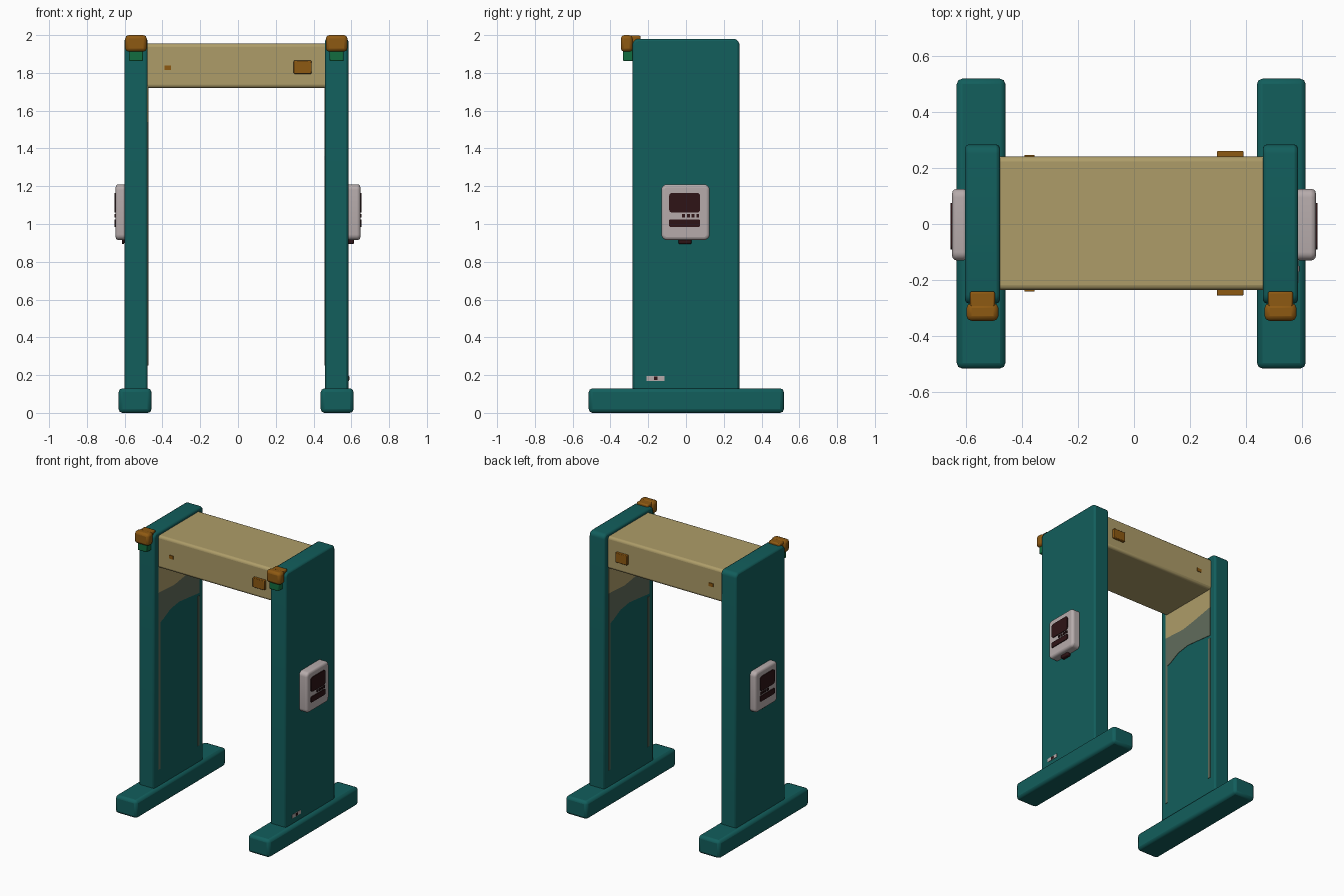
import bpy, bmesh, math

if "Cube" in bpy.data.objects:
    bpy.data.objects.remove(bpy.data.objects["Cube"])

def material(name, col):
    m = bpy.data.materials.new(name)
    m.diffuse_color = (*col, 1)
    m.use_nodes = True
    m.node_tree.nodes["Principled BSDF"].inputs["Base Color"].default_value = m.diffuse_color
    return m

TEAL = material("teal", (0.006, 0.112, 0.107))
TAN = material("tan", (0.42, 0.335, 0.14))
BROWN = material("amber brown", (0.27, 0.10, 0.006))
GREY = material("pale grey", (0.47, 0.41, 0.41))
DARK = material("dark maroon", (0.028, 0.007, 0.008))
GREEN = material("green", (0.006, 0.15, 0.05))
OLIVE = material("grey olive", (0.12, 0.15, 0.105))


def finish(name, bm, mat, bevel=0.0, segments=2):
    bmesh.ops.recalc_face_normals(bm, faces=bm.faces)
    me = bpy.data.meshes.new(name)
    bm.to_mesh(me)
    bm.free()
    me.materials.append(mat)
    ob = bpy.data.objects.new(name, me)
    bpy.context.collection.objects.link(ob)
    if bevel:
        mod = ob.modifiers.new("bevel", "BEVEL")
        mod.width = bevel
        mod.segments = segments
        mod.limit_method = 'ANGLE'
    bpy.ops.object.select_all(action='DESELECT')
    ob.select_set(True)
    bpy.context.view_layer.objects.active = ob
    bpy.ops.object.shade_smooth_by_angle(angle=math.radians(35))
    return ob


def box(name, x, y, z, mat, bevel=0.0, segments=2):
    bm = bmesh.new()
    bmesh.ops.create_cube(bm, size=1)
    for v in bm.verts:
        for i, (a, b) in enumerate((x, y, z)):
            v.co[i] = a if v.co[i] < 0 else b
    return finish(name, bm, mat, bevel, segments)


def slab(name, pts, x0, x1, mat, bevel=0.0, segments=2):
    """Extrude a (y, z) outline from x0 to x1."""
    bm = bmesh.new()
    f = bm.faces.new([bm.verts.new((x0, y, z)) for y, z in pts])
    r = bmesh.ops.extrude_face_region(bm, geom=[f])
    for v in r["geom"]:
        if isinstance(v, bmesh.types.BMVert):
            v.co.x = x1
    return finish(name, bm, mat, bevel, segments)


def rounded(y0, y1, z0, z1, r, n=5, bottom=True):
    """Rounded rectangle outline in (y, z)."""
    pts = []
    corners = [(y1 - r, z1 - r, 0), (y0 + r, z1 - r, 90)]
    if bottom:
        corners += [(y0 + r, z0 + r, 180), (y1 - r, z0 + r, 270)]
    for cy, cz, a in corners:
        for i in range(n + 1):
            t = math.radians(a + 90 * i / n)
            pts.append((cy + r * math.cos(t), cz + r * math.sin(t)))
    if not bottom:
        pts += [(y0, z0), (y1, z0)]
    return pts


# Crossbeam with its front and back plates
box("crossbeam", (-0.50, 0.48), (-0.235, 0.24), (1.72, 1.955), TAN, 0.018, 3)
for side, y in (("front", (-0.255, -0.22)), ("back", (0.22, 0.26))):
    box(side + "_display", (0.295, 0.39), y, (1.795, 1.865), BROWN, 0.004)
for side, y in (("front", (-0.24, -0.22)), ("back", (0.22, 0.245))):
    box(side + "_indicator", (-0.39, -0.355), y, (1.815, 1.84), BROWN)

WAVE = [(-0.235, 1.31), (-0.18, 1.33), (-0.10, 1.37), (0.0, 1.385),
        (0.10, 1.375), (0.235, 1.36)]
WAVE2 = [(-0.235, 1.54), (-0.05, 1.53), (0.08, 1.55), (0.235, 1.58)]

for s, side, inner, outer in ((-1, "left", -0.478, -0.602), (1, "right", 0.46, 0.584)):
    lo, hi = min(inner, outer), max(inner, outer)
    mid = (lo + hi) / 2
    # Upright panel and foot
    slab(side + "_panel", rounded(-0.283, 0.283, 0.08, 1.98, 0.032, bottom=False),
         lo, hi, TEAL, 0.012, 2)
    fx = (-0.632, -0.458) if s < 0 else (0.438, 0.612)
    box(side + "_foot", fx, (-0.515, 0.518), (0, 0.13), TEAL, 0.02, 2)

    # Painted bands on the inner face, turned half round on the other side
    a, b = inner + s * 0.002, inner - s * 0.003
    turn = [(-s * y, z) for y, z in WAVE]
    turn2 = [(-s * y, z) for y, z in WAVE2]
    slab(side + "_inner_tan_band", turn2 + [(-s * 0.235, 1.73), (s * 0.235, 1.73)],
         a, b, TAN)
    slab(side + "_inner_olive_band", turn + turn2[::-1], a, b, OLIVE)
    for n, y in (("front", -0.235), ("back", 0.215)):
        box(side + "_inner_strip_" + n, (min(a, b), max(a, b)), (y, y + 0.02),
            (0.25, 1.34), OLIVE)

    # Corner lamp on a green neck
    box(side + "_lamp", (mid - 0.057, mid + 0.057), (-0.345, -0.282),
        (1.912, 2.0), BROWN, 0.018, 2)
    box(side + "_lamp_bracket", (mid - 0.045, mid + 0.045), (-0.30, -0.24),
        (1.925, 1.997), BROWN, 0.008)
    box(side + "_lamp_neck", (mid - 0.037, mid + 0.037), (-0.333, -0.27),
        (1.862, 1.93), GREEN, 0.006)

    # Control box on the outer face
    slab(side + "_control_box", rounded(-0.13, 0.125, 0.915, 1.21, 0.03),
         outer - s * 0.01, s * 0.648, GREY, 0.016, 3)
    p, q = s * 0.645, s * 0.654
    slab(side + "_screen", rounded(-0.09, 0.075, 1.06, 1.165, 0.018, 3), p, q, DARK)
    slab(side + "_keypad", rounded(-0.09, 0.075, 0.985, 1.025, 0.008, 3), p, q, DARK)
    for i in range(4):
        y = -0.02 + i * 0.025
        box(f"{side}_key_{i}", (min(p, q), max(p, q)), (y, y + 0.015),
            (1.035, 1.052), DARK)
    box(side + "_cable_socket", (min(outer, s * 0.615), max(outer, s * 0.615)),
        (-0.04, 0.03), (0.893, 0.93), DARK, 0.008)

# Small label plate low on the right panel
box("label_plate", (0.58, 0.587), (-0.21, -0.115), (0.17, 0.195), GREY)
box("label_mark", (0.58, 0.589), (-0.17, -0.15), (0.173, 0.192), DARK)
